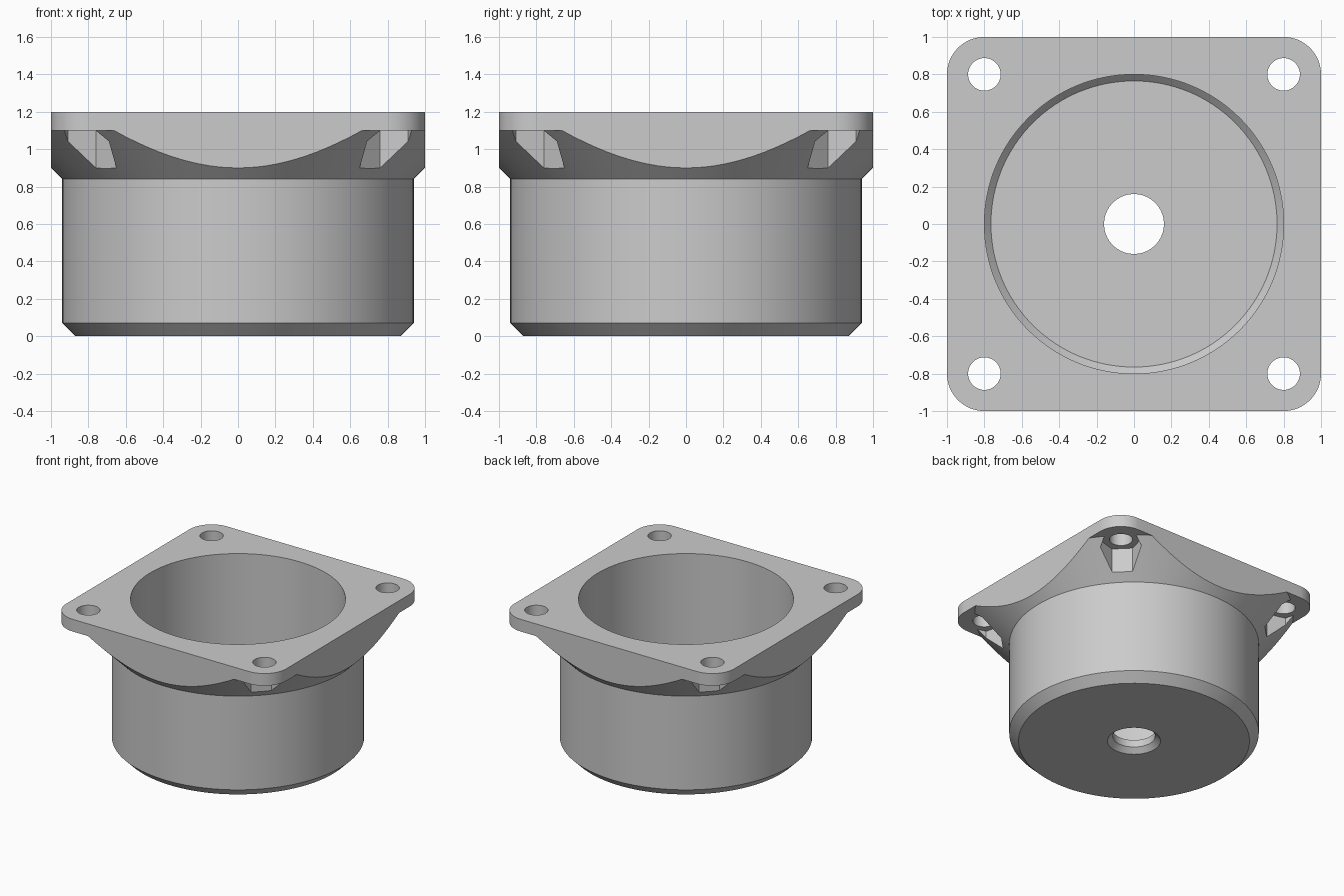
import bpy, bmesh, math

cube = bpy.data.objects.get("Cube")
if cube:
    bpy.data.objects.remove(cube, do_unlink=True)

grey = bpy.data.materials.new("plain grey")
grey.use_nodes = True
colour = (0.6, 0.6, 0.6, 1)
grey.diffuse_color = colour
grey.node_tree.nodes["Principled BSDF"].inputs["Base Color"].default_value = colour


def make_object(name, bm):
    bmesh.ops.recalc_face_normals(bm, faces=bm.faces)
    mesh = bpy.data.meshes.new(name)
    bm.to_mesh(mesh)
    bm.free()
    mesh.materials.append(grey)
    obj = bpy.data.objects.new(name, mesh)
    bpy.context.collection.objects.link(obj)
    return obj


def lathe(name, profile, steps):
    """Revolve a closed (radius, height) profile around z."""
    bm = bmesh.new()
    rings = []
    for i in range(steps):
        a = math.tau * i / steps
        rings.append([bm.verts.new((r * math.cos(a), r * math.sin(a), z)) for r, z in profile])
    n = len(profile)
    for i, ring in enumerate(rings):
        after = rings[(i + 1) % steps]
        for j in range(n):
            k = (j + 1) % n
            bm.faces.new((ring[j], after[j], after[k], ring[k]))
    return make_object(name, bm)


def prism(name, outline, low, high):
    bm = bmesh.new()
    bottom = bm.faces.new([bm.verts.new((x, y, low)) for x, y in outline])
    top = bmesh.ops.extrude_face_region(bm, geom=[bottom])["geom"]
    bmesh.ops.translate(bm, vec=(0, 0, high - low),
                        verts=[v for v in top if isinstance(v, bmesh.types.BMVert)])
    return make_object(name, bm)


def arc(cx, cy, radius, start, sweep, count):
    return [(cx + radius * math.cos(start + sweep * i / count),
             cy + radius * math.sin(start + sweep * i / count)) for i in range(count)]


def cut(target, cutter, operation):
    mod = target.modifiers.new("cut", "BOOLEAN")
    mod.operation = operation
    mod.solver = "EXACT"
    mod.object = cutter
    bpy.context.view_layer.objects.active = target
    bpy.ops.object.modifier_apply(modifier=mod.name)
    bpy.data.objects.remove(cutter, do_unlink=True)


# Cup with chamfered base, flared collar and oversized top flange
housing = lathe("flanged_housing", [
    (0.16, 0.04), (0.2, 0), (0.87, 0), (0.94, 0.07), (0.94, 0.84), (1.2, 1.1),
    (1.5, 1.1), (1.5, 1.2), (0.8, 1.2), (0.8, 0.135), (0.765, 0.1), (0.16, 0.1)], 128)

# Trim flange and collar to a rounded square
corner = 0.8
square = []
for i in range(4):
    mid = math.pi / 4 + i * math.pi / 2
    cx, cy = (math.copysign(corner, f(mid)) for f in (math.cos, math.sin))
    square += arc(cx, cy, 0.2, mid - math.pi / 4, math.pi / 2, 16)
    square.append((cx + 0.2 * math.cos(mid + math.pi / 4), cy + 0.2 * math.sin(mid + math.pi / 4)))
cut(housing, prism("square_trim", square, -0.2, 1.4), "INTERSECT")

# Hexagonal nut pockets and screw holes in the corners
for sx in (-1, 1):
    for sy in (-1, 1):
        cx, cy = sx * corner, sy * corner
        start = math.atan2(sy, sx) + math.pi / 6
        cut(housing, prism("nut_pocket", arc(cx, cy, 0.155, start, math.tau, 6), 0.7, 1.1), "DIFFERENCE")
        cut(housing, prism("screw_hole", arc(cx, cy, 0.087, 0, math.tau, 48), 0.8, 1.4), "DIFFERENCE")

# Smooth round walls, crisp edges
bpy.ops.object.select_all(action="DESELECT")
housing.select_set(True)
bpy.context.view_layer.objects.active = housing
bpy.ops.object.shade_smooth_by_angle(angle=math.radians(20))
